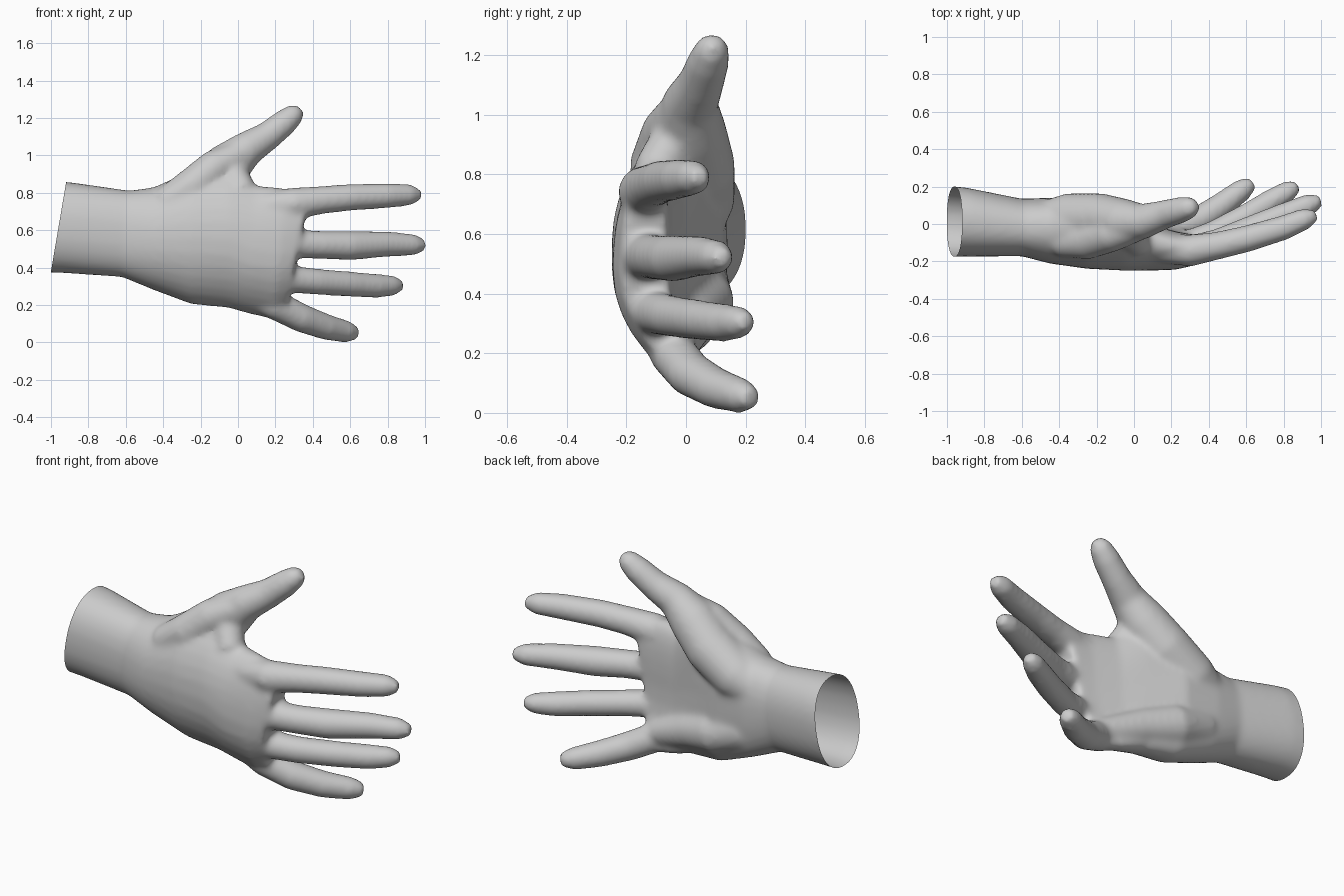
import bpy, bmesh, math
from mathutils import Vector

if "Cube" in bpy.data.objects:
    bpy.data.objects.remove(bpy.data.objects["Cube"])

SIDES = 20
bm = bmesh.new()


def loft(rings):
    """Skin a list of point rings and close both ends."""
    loops = [[bm.verts.new(p) for p in ring] for ring in rings]
    for a, b in zip(loops, loops[1:]):
        for i in range(len(a)):
            j = (i + 1) % len(a)
            bm.faces.new((a[i], a[j], b[j], b[i]))
    bm.faces.new(loops[0][::-1])
    bm.faces.new(loops[-1])


def tube(points):
    """Round limb through (x, y, z, radius) stations."""
    pos = [Vector(p[:3]) for p in points]
    rings = []
    for i, p in enumerate(points):
        t = (pos[min(i + 1, len(pos) - 1)] - pos[max(i - 1, 0)]).normalized()
        u = t.cross(Vector((0, 1, 0))).normalized()
        v = u.cross(t)
        rings.append([pos[i] + p[3] * (u * math.cos(a) + v * math.sin(a))
                      for a in (2 * math.pi * k / SIDES for k in range(SIDES))])
    loft(rings)


def palm_ring(x, z0, z1, y0, y1, low, high, slant):
    """Rounded section whose lower and upper edges curl toward the palm side."""
    ring = []
    for k in range(32):
        a = 2 * math.pi * k / 32
        c, s = math.cos(a), math.sin(a)
        c = math.copysign(abs(c) ** 0.88, c)
        s = math.copysign(abs(s) ** 0.88, s)
        curl = (high if c > 0 else low) * c * c
        ring.append(Vector((x + slant * c, (y0 + y1) / 2 + (y1 - y0) / 2 * s + curl,
                            (z0 + z1) / 2 + (z1 - z0) / 2 * c)))
    return ring


# Forearm, wrist and palm: x, bottom, top, back, palm side, low curl, high curl, slant
loft([palm_ring(*s) for s in (
    (-1.06, .375, .87, -.175, .21, 0, 0, .04),
    (-0.90, .372, .852, -.175, .195, 0, 0, .04),
    (-0.60, .35, .812, -.172, .135, 0, 0, .02),
    (-0.45, .28, .83, -.212, .14, .03, .02, 0),
    (-0.25, .205, .92, -.24, .125, .06, .05, 0),
    (-0.05, .185, .93, -.25, .05, .09, .07, 0),
    (0.08, .15, .84, -.25, .0, .12, .03, .01),
    (0.22, .125, .825, -.245, -.04, .13, .02, .03),
    (0.32, .14, .815, -.22, -.06, .13, .02, .07))])

# Heel of the palm below the little finger
tube([(-.6, .0, .5, .08), (-.4, .035, .43, .11), (-.22, .05, .37, .113),
      (-.05, .005, .32, .10), (.2, -.045, .22, .075)])

# Thumb with its fleshy base
tube([(-.55, .0, .62, .10), (-.35, .035, .72, .13), (-.18, .03, .83, .135),
      (-.05, .01, .95, .125), (.055, .015, 1.04, .094), (.16, .05, 1.105, .078),
      (.25, .075, 1.177, .071), (.305, .09, 1.225, .057), (.334, .097, 1.25, .03)])

# Back of the thumb base, and the web toward the index finger
tube([(-.4, -.1, .74, .08), (-.25, -.09, .83, .1), (-.12, -.055, .94, .095),
      (.0, -.02, 1.0, .08), (.08, .02, 1.05, .06)])
tube([(-.04, .0, .97, .08), (-.015, -.06, .88, .08), (.03, -.11, .8, .075)])

# Four fingers, rooted inside the palm
fingers = {
    "index": [(-.05, -.09, .70, .06), (.15, -.13, .725, .08), (.3, -.143, .742, .086),
              (.45, -.115, .762, .075), (.6, -.08, .776, .072), (.8, -.02, .785, .067),
              (.92, .03, .79, .058), (.976, .05, .79, .03)],
    "middle": [(.1, -.13, .53, .07), (.3, -.14, .527, .078), (.45, -.10, .522, .075),
               (.6, -.045, .518, .079), (.8, .045, .526, .068), (.94, .105, .522, .058),
               (1.0, .128, .52, .03)],
    "ring": [(.05, -.12, .36, .06), (.25, -.12, .342, .075), (.42, -.055, .325, .070),
             (.6, .04, .312, .068), (.74, .125, .302, .065), (.83, .18, .304, .055),
             (.876, .207, .306, .03)],
    "little": [(-.05, -.04, .30, .06), (.2, -.045, .20, .08), (.34, .015, .130, .077),
               (.47, .10, .083, .07), (.58, .185, .057, .06), (.635, .222, .050, .036)],
}
for stations in fingers.values():
    tube(stations)

bmesh.ops.recalc_face_normals(bm, faces=bm.faces[:])
mesh = bpy.data.meshes.new("hand")
bm.to_mesh(mesh)
bm.free()
hand = bpy.data.objects.new("hand", mesh)
bpy.context.collection.objects.link(hand)

# Fuse the parts into one skin and soften the joins
fuse = hand.modifiers.new("fuse", 'REMESH')
fuse.mode = 'VOXEL'
fuse.voxel_size = 0.014
soften = hand.modifiers.new("soften", 'SMOOTH')
soften.factor = 0.5
soften.iterations = 14
skin = bpy.data.meshes.new_from_object(
    hand.evaluated_get(bpy.context.evaluated_depsgraph_get()))
hand.modifiers.clear()
hand.data = skin

# Cut the forearm open at a slant
bm = bmesh.new()
bm.from_mesh(skin)
bmesh.ops.bisect_plane(bm, geom=bm.verts[:] + bm.edges[:] + bm.faces[:],
                       plane_co=(-.96, 0, .615), plane_no=(-.47, 0, .08), clear_outer=True)
for f in bm.faces:
    f.smooth = True
bm.to_mesh(skin)
bm.free()

grey = bpy.data.materials.new("light grey skin")
grey.diffuse_color = (0.6, 0.6, 0.6, 1)
grey.use_nodes = True
grey.node_tree.nodes["Principled BSDF"].inputs["Base Color"].default_value = grey.diffuse_color
skin.materials.clear()
skin.materials.append(grey)
